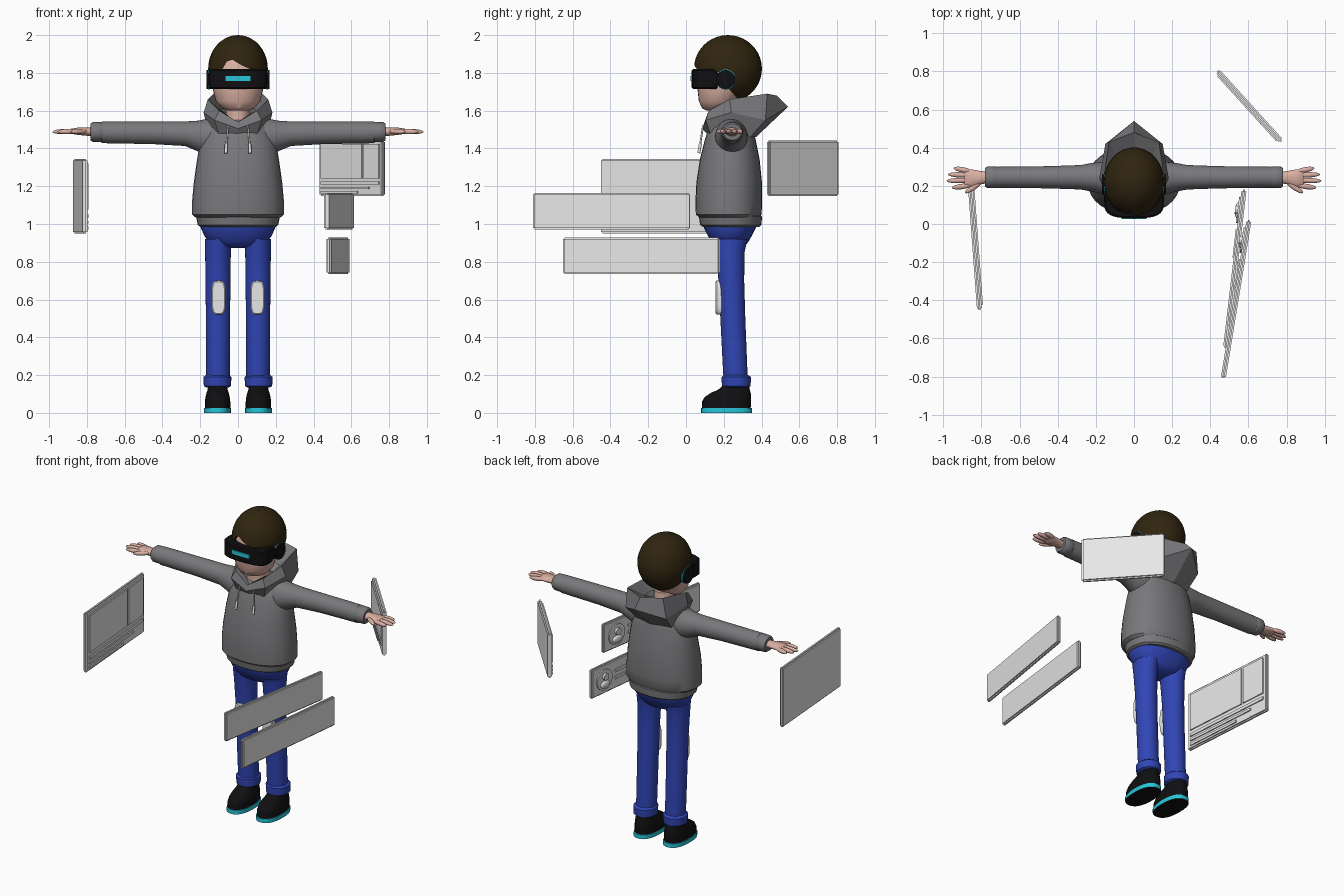
import bpy, bmesh, math
from mathutils import Matrix, Vector

if "Cube" in bpy.data.objects:
    bpy.data.objects.remove(bpy.data.objects["Cube"], do_unlink=True)


def material(name, rgb):
    m = bpy.data.materials.new(name)
    m.use_nodes = True
    m.diffuse_color = (*rgb, 1)
    m.node_tree.nodes["Principled BSDF"].inputs["Base Color"].default_value = (*rgb, 1)
    return m


GRAY = material("hoodie gray", (.19, .19, .2))
BLUE = material("denim blue", (.03, .06, .46))
SKIN = material("skin", (.7, .43, .36))
HAIR = material("dark brown", (.03, .018, .005))
BLACK = material("black", (.005, .005, .006))
CYAN = material("cyan", (.02, .56, .7))
LIGHT = material("light gray", (.8, .8, .8))


def finish(name, bm, mat, mirror=False, angle=40):
    """Turn a bmesh into a named object, smooth except at sharp edges."""
    bmesh.ops.recalc_face_normals(bm, faces=bm.faces)
    me = bpy.data.meshes.new(name)
    bm.to_mesh(me)
    bm.free()
    me.materials.append(mat)
    for p in me.polygons:
        p.use_smooth = True
    me.set_sharp_from_angle(angle=math.radians(angle))
    ob = bpy.data.objects.new(name, me)
    bpy.context.collection.objects.link(ob)
    if mirror:
        ob.modifiers.new("Mirror", 'MIRROR')
    return ob


def skin_rings(bm, rings):
    """Join equal rings of points into a closed tube."""
    loops = [[bm.verts.new(p) for p in r] for r in rings]
    n = len(loops[0])
    for a, b in zip(loops, loops[1:]):
        for i in range(n):
            j = (i + 1) % n
            bm.faces.new((a[i], a[j], b[j], b[i]))
    return loops


def loft(name, rows, mat, axis='z', power=2, mirror=False, angle=40, n=32):
    """Rows are (position on axis, centre a, centre b, radius a, radius b)."""
    def point(t, ca, cb, ra, rb, k):
        c, s = math.cos(k), math.sin(k)
        a = ca + ra * math.copysign(abs(c) ** (2 / power), c)
        b = cb + rb * math.copysign(abs(s) ** (2 / power), s)
        return {'x': (t, a, b), 'y': (a, t, b), 'z': (a, b, t)}[axis]
    bm = bmesh.new()
    rings = [[point(*r, math.tau * i / n) for i in range(n)] for r in rows]
    loops = skin_rings(bm, rings)
    bm.faces.new(loops[0])
    bm.faces.new(loops[-1])
    return finish(name, bm, mat, mirror, angle)


def upright(rows, cx=0):
    """Rows of (z, half width, front y, back y) as loft rows."""
    return [(z, cx, (f + b) / 2, w, (b - f) / 2) for z, w, f, b in rows]


def ball(bm, center, radii, turn=None):
    m = Matrix.Translation(center) @ (turn or Matrix()) @ Matrix.Diagonal((*radii, 1))
    bmesh.ops.create_uvsphere(bm, u_segments=32, v_segments=20, radius=1, matrix=m)


def between(a, b):
    a, b = Vector(a), Vector(b)
    return (a + b) / 2, (b - a).to_track_quat('Z', 'Y').to_matrix().to_4x4(), (b - a).length


def rod(bm, a, b, r, segments=10):
    c, turn, length = between(a, b)
    bmesh.ops.create_cone(bm, cap_ends=True, segments=segments, radius1=r, radius2=r,
                          depth=length, matrix=Matrix.Translation(c) @ turn)


def box(bm, lo, hi):
    lo, hi = Vector(lo), Vector(hi)
    m = Matrix.Translation((lo + hi) / 2) @ Matrix.Diagonal((*(hi - lo), 1))
    return bmesh.ops.create_cube(bm, size=1, matrix=m)["verts"]


# Head, neck and hair with a cut-out hairline
loft("head", upright([(1.6, .05, .11, .2), (1.612, .085, .085, .24), (1.65, .118, .068, .28),
                      (1.72, .135, .06, .31), (1.8, .137, .06, .31), (1.87, .11, .085, .28),
                      (1.9, .03, .16, .22)]), SKIN)
loft("neck", upright([(1.5, .07, .14, .3), (1.64, .06, .14, .29)]), SKIN)

bm = bmesh.new()
ball(bm, (0, .222, 1.822), (.158, .18, .178))
hair = finish("hair", bm, HAIR)
bm = bmesh.new()
outline = [(-.3, 1.4), (-.3, 1.79), (-.09, 1.81), (-.06, 1.86), (-.03, 1.87),
           (.02, 1.84), (.09, 1.81), (.3, 1.79), (.3, 1.4)]
ends = skin_rings(bm, [[(x, y, z) for x, z in outline] for y in (-.5, .18)])
for e in ends:
    bm.faces.new(e)
cutter = finish("hairline_cutter", bm, HAIR)
cutter.hide_render = True
cut = hair.modifiers.new("Cut", 'BOOLEAN')
cut.operation, cut.solver, cut.object = 'DIFFERENCE', 'EXACT', cutter
bpy.context.view_layer.objects.active = hair
bpy.ops.object.modifier_apply(modifier="Cut")
bpy.data.objects.remove(cutter, do_unlink=True)
hair.data.set_sharp_from_angle(angle=math.radians(40))

# Headset: visor, strap, glowing strip and ear discs
loft("visor", upright([(1.715, .148, .038, .185), (1.722, .156, .03, .19),
                       (1.812, .156, .03, .19), (1.82, .148, .038, .185)]), BLACK, power=3)
loft("strap", upright([(1.735, .159, .07, .25), (1.8, .159, .07, .25)]), BLACK, power=4)
bm = bmesh.new()
box(bm, (-.065, .025, 1.758), (.065, .034, 1.784))
finish("visor_strip", bm, CYAN)
for name, x0, x1, r, mat in (("ear_disc", .14, .168, .05, BLACK), ("ear_rim", .15, .158, .053, CYAN)):
    bm = bmesh.new()
    rod(bm, (x0, .21, 1.765), (x1, .21, 1.765), r, 32)
    finish(name, bm, mat, True)

# Hoodie: body, hem, sleeves, cuffs
loft("hoodie_body", upright([(1.035, .225, .07, .39), (1.05, .243, .052, .4), (1.12, .243, .05, .403),
                             (1.22, .234, .055, .402), (1.34, .217, .073, .39), (1.44, .2, .098, .37),
                             (1.51, .17, .12, .355), (1.55, .12, .14, .33), (1.565, .06, .17, .3)]),
     GRAY, power=2.2)
loft("hoodie_hem", upright([(.985, .2, .09, .39), (.995, .213, .075, .4), (1.04, .222, .068, .402),
                            (1.05, .21, .08, .39)]), GRAY, power=2.2)
loft("sleeve", [(.08, .24, 1.46, .09, .1), (.17, .24, 1.46, .085, .095), (.22, .245, 1.467, .075, .079),
                (.28, .245, 1.478, .064, .065), (.45, .245, 1.483, .058, .06),
                (.72, .245, 1.485, .055, .057), (.725, .245, 1.485, .05, .05)], GRAY, 'x', mirror=True)
loft("sleeve_cuff", [(.71, .245, 1.487, .05, .048), (.718, .245, 1.487, .056, .054),
                     (.77, .245, 1.487, .056, .052), (.782, .245, 1.487, .048, .043)],
     GRAY, 'x', mirror=True)

# Folded hood: half outlines from front to back, mirrored into full rings
hood = [
    [(0, .11, 1.48), (.1, .13, 1.47), (.155, .24, 1.47), (.13, .34, 1.46), (0, .37, 1.46)],
    [(0, .085, 1.505), (.125, .105, 1.55), (.182, .24, 1.59), (.15, .42, 1.55), (0, .54, 1.62)],
    [(0, .1, 1.54), (.1, .12, 1.6), (.16, .23, 1.66), (.13, .43, 1.69), (0, .48, 1.68)],
    [(0, .13, 1.52), (.06, .15, 1.58), (.1, .22, 1.6), (.08, .32, 1.61), (0, .34, 1.61)],
]
bm = bmesh.new()
loops = skin_rings(bm, [h + [(-x, y, z) for x, y, z in h[-2:0:-1]] for h in hood])
bm.faces.new(loops[0])
finish("hood", bm, GRAY, angle=20)

# Drawstrings with thicker tips
bm = bmesh.new()
rod(bm, (.052, .09, 1.52), (.062, .075, 1.42), .005)
rod(bm, (.062, .076, 1.425), (.064, .068, 1.375), .008)
finish("drawstring", bm, LIGHT, True)

# Hands
loft("palm", [(.76, .245, 1.488, .03, .026), (.8, .243, 1.489, .034, .022), (.85, .24, 1.491, .046, .019),
              (.885, .242, 1.491, .046, .013), (.892, .242, 1.491, .035, .006)], SKIN, 'x', mirror=True)
bm = bmesh.new()
fingers = [((.85, .203), (.955, .19)), ((.85, .23), (.982, .226)), ((.85, .255), (.975, .26)),
           ((.85, .275), (.945, .293)), ((.8, .22), (.885, .163))]
for a, b in fingers:
    c, turn, length = between((*a, 1.491), (*b, 1.488))
    ball(bm, c, (.014, .014, length / 2), turn)
finish("fingers", bm, SKIN, True)

# Trousers, turn-ups and knee patches
loft("trouser_seat", upright([(.872, .04, .2, .28), (.885, .11, .155, .315), (.905, .155, .135, .33),
                              (.94, .18, .115, .35), (.98, .197, .095, .37), (1.02, .2, .09, .375)]),
     BLUE, power=2.3)
loft("trouser_leg", upright([(.15, .062, .2, .328), (.3, .063, .192, .322), (.5, .064, .182, .314),
                             (.7, .066, .172, .308), (.85, .068, .155, .31), (.92, .068, .14, .325)], .106),
     BLUE, mirror=True)
loft("trouser_cuff", upright([(.135, .06, .2, .33), (.142, .072, .19, .342), (.19, .074, .188, .344),
                              (.2, .062, .2, .33)], .109), BLUE, mirror=True)
loft("knee_patch", [(.157, .103, .61, .032, .084), (.163, .103, .61, .038, .09), (.2, .103, .61, .038, .09)],
     LIGHT, 'y', power=3.5, mirror=True)

# Shoes with bright sole edge and black tread
loft("shoe", upright([(.02, .068, .085, .342), (.06, .067, .085, .345), (.085, .064, .1, .345),
                      (.108, .058, .135, .342), (.122, .053, .17, .338), (.15, .05, .2, .332)], .108),
     BLACK, power=2.4, mirror=True)
sole = loft("sole", upright([(0, .072, .08, .35), (.027, .072, .08, .35)], .108), CYAN, power=2.4, mirror=True)
sole.data.materials.append(BLACK)
for p in sole.data.polygons:
    if p.normal.z < -.9:
        p.material_index = 1


def panel(name, left, right, z0, z1, decorate, thick=.026):
    """Upright slab whose decorated side runs from left to right for its viewer."""
    left, right = Vector((*left, z0)), Vector((*right, z0))
    u = (right - left).normalized()
    out = u.cross(Vector((0, 0, 1)))
    length, height = (right - left).length, z1 - z0
    bm = bmesh.new()
    slab = box(bm, (0, 0, -thick / 2), (length, height, thick / 2))
    edges = list({e for v in slab for e in v.link_edges})
    bmesh.ops.bevel(bm, geom=edges, offset=.008, segments=2, affect='EDGES')
    decorate(bm, length, height, thick / 2)
    m = Matrix((u, (0, 0, 1), out)).transposed().to_4x4()
    m.translation = left
    bm.transform(m)
    finish(name, bm, LIGHT, angle=30)


def window(bm, w, h, t):
    """Picture area, side area and text bars."""
    for a, b, c, d in ((.04, .69, .32, .94), (.71, .96, .32, .94), (.04, .96, .21, .26),
                       (.04, .8, .13, .17), (.04, .62, .05, .09)):
        box(bm, (a * w, c * h, t - .005), (b * w, d * h, t + .007))


def contact(bm, w, h, t):
    """Round portrait badge and two text bars."""
    x, y = .11, h / 2
    rod(bm, (x, y, t - .005), (x, y, t + .008), .068, 32)
    rod(bm, (x, y + .022, t), (x, y + .022, t + .022), .022, 20)
    ball(bm, (x, y - .03, t + .008), (.042, .024, .014))
    for k, end in ((.58, .36), (.34, .3)):
        box(bm, (.21, k * h, t - .005), (end, (k + .1) * h, t + .006))


# Floating panels
panel("right_window", (-.81, -.45), (-.86, .23), .95, 1.345, window)
panel("rear_window", (.437, .803), (.773, .433), 1.147, 1.442, window)
panel("upper_contact_bar", (.603, .02), (.468, -.808), .972, 1.163, contact)
panel("lower_contact_bar", (.577, .18), (.48, -.65), .735, .928, contact)
